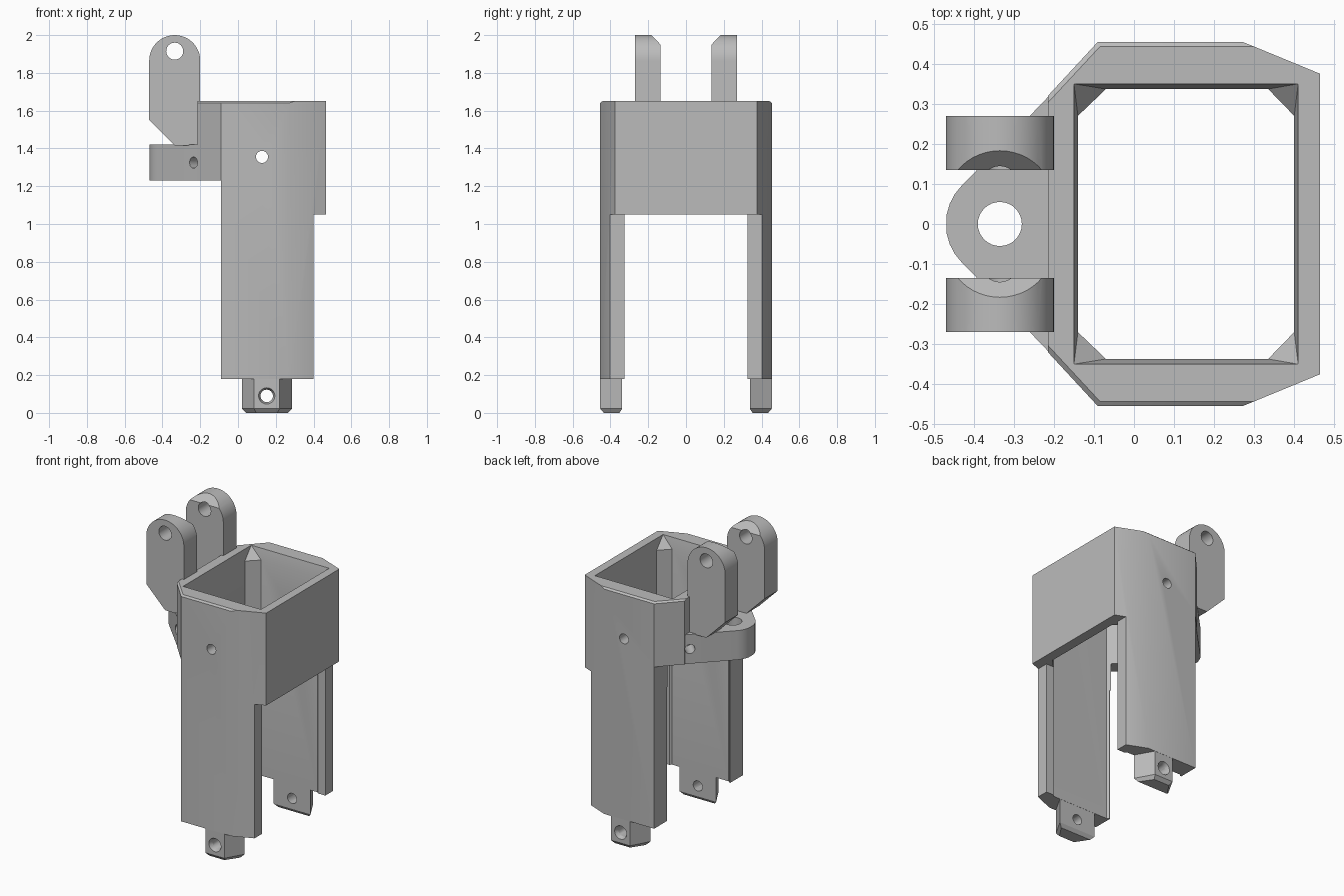
import bpy, bmesh
from math import pi, sin, cos, radians
from mathutils import Matrix, Vector

cube = bpy.data.objects.get("Cube")
if cube:
    bpy.data.objects.remove(cube)

grey = bpy.data.materials.new("light_grey")
grey.use_nodes = True
grey.diffuse_color = (0.5, 0.5, 0.5, 1)
grey.node_tree.nodes["Principled BSDF"].inputs["Base Color"].default_value = (0.5, 0.5, 0.5, 1)


def finish(name, bm):
    bmesh.ops.remove_doubles(bm, verts=bm.verts, dist=1e-5)
    bmesh.ops.recalc_face_normals(bm, faces=bm.faces)
    mesh = bpy.data.meshes.new(name)
    bm.to_mesh(mesh)
    bm.free()
    mesh.materials.append(grey)
    obj = bpy.data.objects.new(name, mesh)
    bpy.context.collection.objects.link(obj)
    return obj


def loft(name, rings):
    """Closed solid through rings of equal point count."""
    bm = bmesh.new()
    rows = [[bm.verts.new(p) for p in ring] for ring in rings]
    n = len(rows[0])
    for a, b in zip(rows, rows[1:]):
        for i in range(n):
            j = (i + 1) % n
            bm.faces.new((a[i], a[j], b[j], b[i]))
    bm.faces.new(rows[0])
    bm.faces.new(rows[-1])
    return finish(name, bm)


def at_z(outline, z):
    return [(x, y, z) for x, y in outline]


def at_y(outline, y):
    return [(x, y, z) for x, z in outline]


def mirrored(half):
    """Complete an outline by reflecting it over y = 0."""
    return half + [(x, -y) for x, y in reversed(half)]


def box(lo, hi):
    rect = [(lo[0], lo[1]), (hi[0], lo[1]), (hi[0], hi[1]), (lo[0], hi[1])]
    return loft("cutter", [at_z(rect, lo[2]), at_z(rect, hi[2])])


def rod(centre, axis, r, length, r2=None):
    bm = bmesh.new()
    turn = Vector(axis).to_track_quat('Z', 'Y').to_matrix().to_4x4()
    bmesh.ops.create_cone(bm, cap_ends=True, segments=32, radius1=r,
                          radius2=r if r2 is None else r2, depth=length,
                          matrix=Matrix.Translation(centre) @ turn)
    return finish("cutter", bm)


def carve(obj, cutters):
    for c in cutters:
        c.hide_render = True
        mod = obj.modifiers.new("cut", 'BOOLEAN')
        mod.operation, mod.solver, mod.object = 'DIFFERENCE', 'EXACT', c
    bpy.context.view_layer.update()
    result = bpy.data.meshes.new_from_object(
        obj.evaluated_get(bpy.context.evaluated_depsgraph_get()))
    obj.modifiers.clear()
    obj.data = result
    for c in cutters:
        bpy.data.objects.remove(c)
    bpy.ops.object.select_all(action='DESELECT')
    obj.select_set(True)
    bpy.context.view_layer.objects.active = obj
    bpy.ops.object.shade_smooth_by_angle(angle=radians(30))


def side_drills():
    """Angled screw holes through both flanks of the lug."""
    return [rod((-0.23, s * 0.29, 1.325), (1, -s, 0), 0.03, 0.2) for s in (1, -1)]


# Housing: faceted tube whose lower part is cut away to leave two legs
outer = mirrored([(0.465, 0.375), (0.27, 0.455), (-0.09, 0.455), (-0.215, 0.32)])
rim = mirrored([(0.465, 0.375), (0.3, 0.443), (-0.085, 0.443), (-0.215, 0.303)])
housing = loft("housing", [at_z(outer, 0.18), at_z(outer, 1.64), at_z(rim, 1.65)])

mouth = mirrored([(0.41, 0.35), (0.41, 0.35), (-0.15, 0.35), (-0.15, 0.35)])
bore = mirrored([(0.4, 0.27), (0.335, 0.337), (-0.07, 0.337), (-0.14, 0.27)])
cavity = loft("cutter", [at_z(mouth, 1.7), at_z(mouth, 1.65),
                         at_z(bore, 1.58), at_z(bore, 0)])
carve(housing, [
    cavity,
    box((-1, -0.325, 0), (1, 0.325, 1.05)),
    box((-1, -1, 0), (-0.09, 1, 1.23)),
    box((0.4, -1, 0), (1, 1, 1.05)),
    rod((0.127, 0, 1.355), (0, 1, 0), 0.032, 2),
] + side_drills())

# Rounded lug with a vertical pin hole
arc = [(-0.335 - 0.135 * cos(a), 0.135 * sin(a))
       for a in (radians(d) for d in (45, 34, 22, 10))]
lug_outline = mirrored([(-0.17, 0.25), (-0.19, 0.343), (-0.262, 0.268)] + arc)
lug = loft("lug", [at_z(lug_outline, 1.23), at_z(lug_outline, 1.42)])
carve(lug, [rod((-0.335, 0, 1.3), (0, 0, 1), 0.055, 1)] + side_drills())

# Upright hinge ears and the feet, one of each per side
ear_outline = [(-0.2 - 0.135 + 0.135 * cos(pi * i / 24), 1.865 + 0.135 * sin(pi * i / 24))
               for i in range(25)]
ear_outline += [(-0.47, 1.55), (-0.335, 1.415), (-0.2, 1.415)]

for side, s in (("left", -1), ("right", 1)):
    # ear with a sloped inner top edge
    ear = loft(f"ear_{side}", [at_y(ear_outline, s * 0.135), at_y(ear_outline, s * 0.27)])
    wedge = [(s * 0.135, 1.95), (s * 0.231, 2.05), (s * 0.05, 2.05), (s * 0.05, 1.862)]
    slope = loft("cutter", [[(x, y, z) for y, z in wedge] for x in (-0.6, 0)])
    carve(ear, [slope, rod((-0.335, s * 0.2, 1.915), (0, 1, 0), 0.045, 0.5)])

    # foot: tapered tab with a chamfered tip and a countersunk hole
    tab = [(0.02, s * 0.338), (0.285, s * 0.338), (0.22, s * 0.454), (0.085, s * 0.454)]
    tip = [(0.042, s * 0.353), (0.263, s * 0.353), (0.208, s * 0.435), (0.097, s * 0.435)]
    foot = loft(f"foot_{side}", [at_z(tip, 0), at_z(tab, 0.022), at_z(tab, 0.185)])
    carve(foot, [rod((0.152, s * 0.4, 0.09), (0, 1, 0), 0.033, 0.4),
                 rod((0.152, s * 0.45, 0.09), (0, s, 0), 0.033, 0.04, 0.05)])
